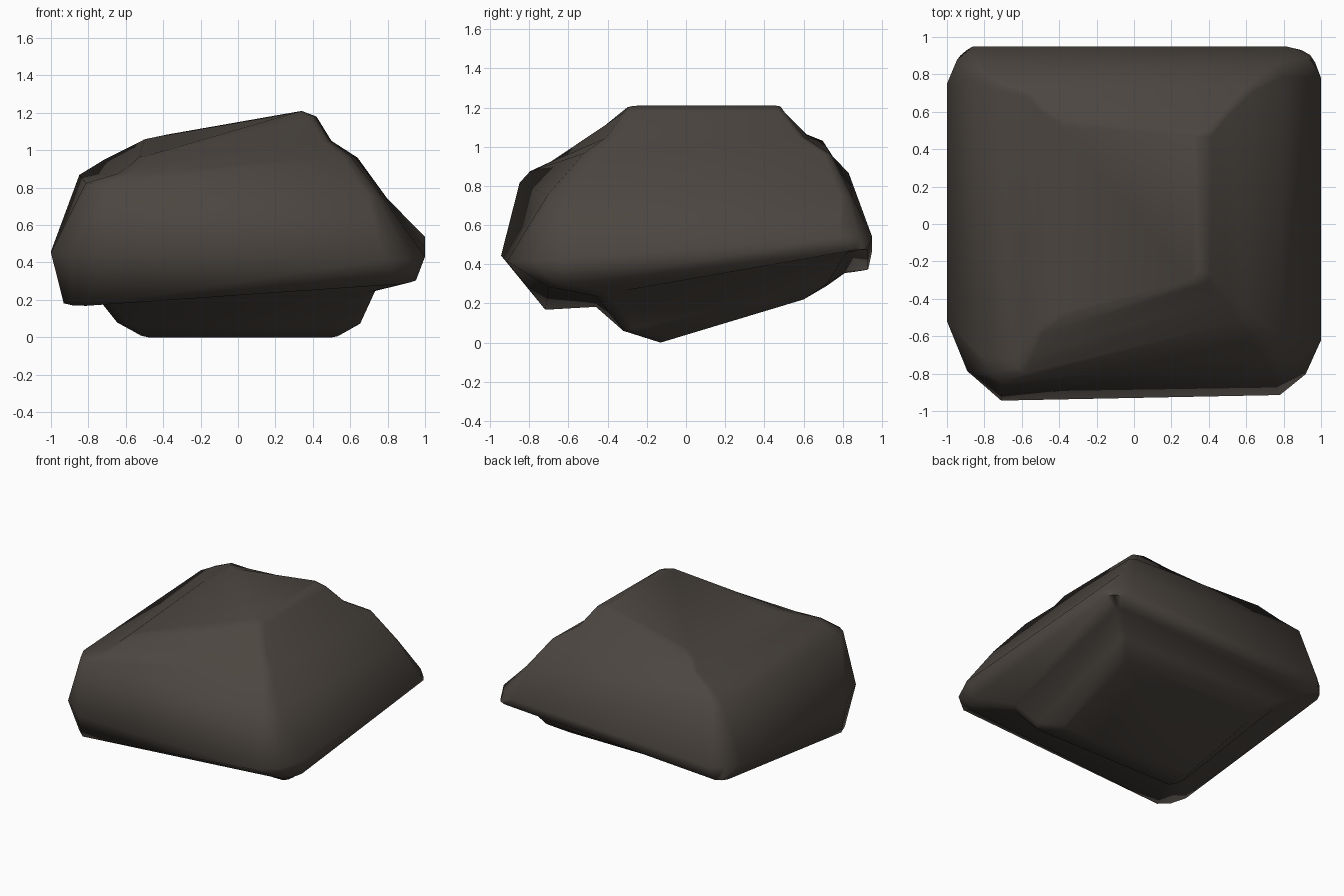
import bpy, math
from mathutils import Vector

if "Cube" in bpy.data.objects:
    bpy.data.objects.remove(bpy.data.objects["Cube"])

# One dull brown-grey stone colour
stone = bpy.data.materials.new("dark stone")
stone.diffuse_color = (0.072, 0.061, 0.052, 1)
stone.use_nodes = True
stone.node_tree.nodes["Principled BSDF"].inputs["Base Color"].default_value = stone.diffuse_color

# Each ring: corner points front-left, front-right, back-right, back-left, then corner cut scale
RINGS = [
    # tapered foot
    [(-.54, -.13, 0), (.55, -.13, 0), (.6, .6, .22), (-.6, .6, .22), .2],
    [(-.64, -.32, .06), (.65, -.32, .06), (.71, .72, .3), (-.71, .72, .29), .2],
    [(-.73, -.46, .18), (.73, -.46, .24), (.83, .82, .46), (-.82, .82, .36), .2],
    # tilted rim
    [(-.93, -.72, .16), (.95, -.7, .29), (.97, .93, .48), (-.95, .93, .37), .4],
    [(-1, -.95, .45), (1, -.91, .41), (1, .95, .55), (-1, .95, .46), 1],
    # sloping walls
    [(-.81, -.86, .82), (.77, -.7, .75), (.8, .85, .74), (-.85, .83, .87), .35],
    [(-.64, -.81, .87), (.6, -.51, .97), (.64, .74, .96), (-.72, .75, .95), .2],
    # step, crest and top
    [(-.57, -.7, .92), (.49, -.4, 1.05), (.5, .6, 1.05), (-.56, .7, 1.03), .15],
    [(-.53, -.6, .96), (.41, -.31, 1.18), (.42, .5, 1.18), (-.5, .62, 1.06), .15],
    [(-.4, -.5, 1.0), (.34, -.29, 1.21), (.34, .48, 1.21), (-.4, .55, 1.08), .15],
]
# Corner cut lengths along x and y
CUTS = [(.29, .43), (.22, .29), (.19, .17), (.14, .2)]


def ring_points(ring):
    """Round the four corners of a ring, three points each."""
    corners, scale, pts = [Vector(c) for c in ring[:4]], ring[4], []
    for i, c in enumerate(corners):
        before, after = corners[i - 1] - c, corners[(i + 1) % 4] - c
        cx, cy = CUTS[i][0] * scale, CUTS[i][1] * scale
        a, b = (cy, cx) if i % 2 == 0 else (cx, cy)
        p, q = c + before.normalized() * a, c + after.normalized() * b
        pts += [p, ((p + q) / 2).lerp(c, .25), q]
    return pts


# Loft the boulder through its rings
verts = [p for r in RINGS for p in ring_points(r)]
n, last = 12, (len(RINGS) - 1) * 12
faces = [(k * n + i, k * n + (i + 1) % n, (k + 1) * n + (i + 1) % n, (k + 1) * n + i)
         for k in range(len(RINGS) - 1) for i in range(n)]
faces += [tuple(reversed(range(n))), tuple(range(last, last + n))]
mesh = bpy.data.meshes.new("boulder")
mesh.from_pydata(verts, [], faces)
mesh.materials.append(stone)
boulder = bpy.data.objects.new("boulder", mesh)
bpy.context.collection.objects.link(boulder)
bpy.context.view_layer.objects.active = boulder
boulder.select_set(True)
bpy.ops.object.shade_smooth_by_angle(angle=math.radians(75))
